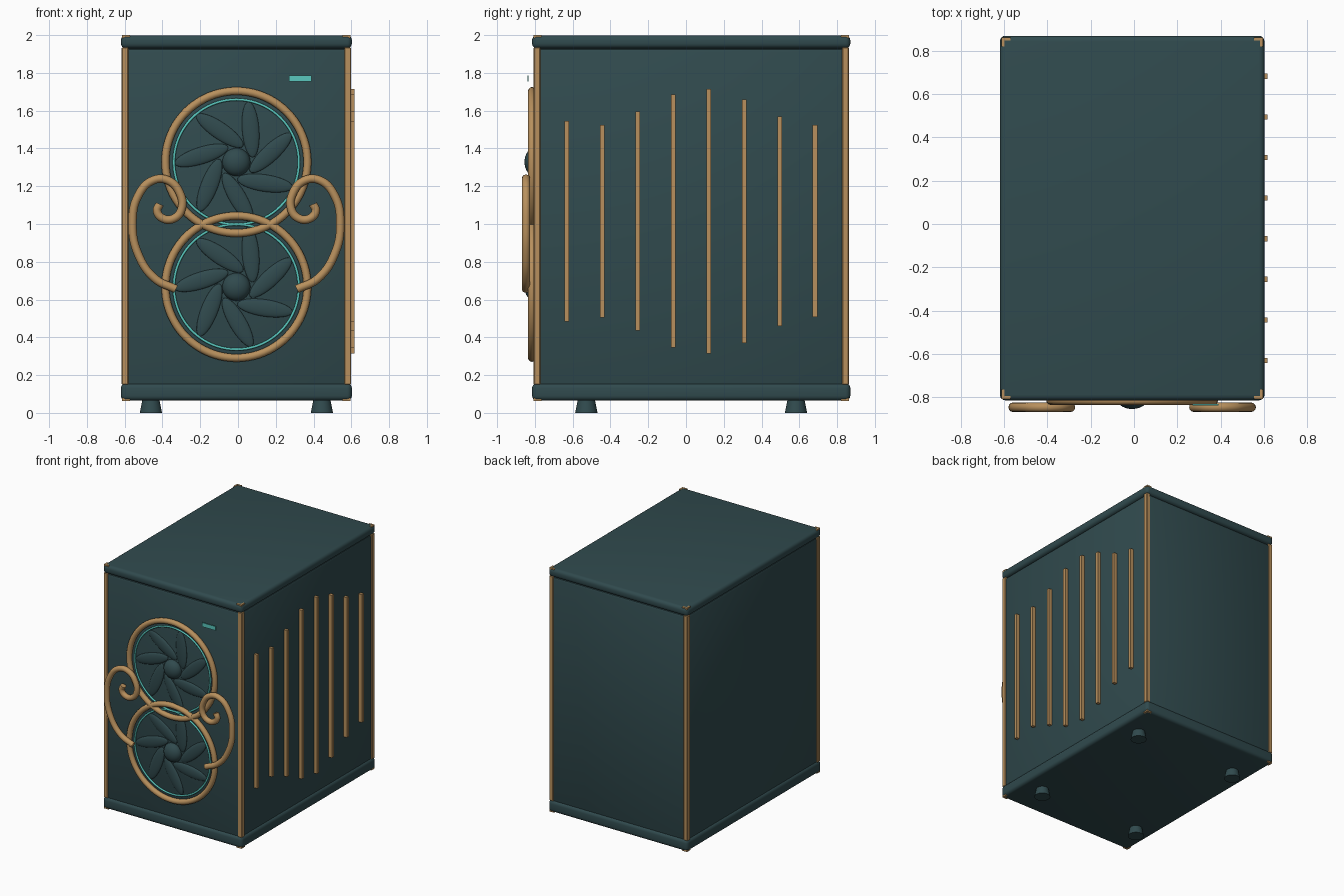
import bpy
from math import pi, radians, cos, sin

if "Cube" in bpy.data.objects:
    bpy.data.objects.remove(bpy.data.objects["Cube"])


def material(name, rgb):
    m = bpy.data.materials.new(name)
    m.use_nodes = True
    m.diffuse_color = (*rgb, 1)
    m.node_tree.nodes["Principled BSDF"].inputs["Base Color"].default_value = (*rgb, 1)
    return m


TEAL = material("dark teal", (0.03, 0.069, 0.076))
GOLD = material("brass", (0.48, 0.28, 0.11))
CYAN = material("bright cyan", (0.10, 0.57, 0.51))

CX, CY = -0.0085, 0.0275      # cabinet axis
FRONT = -0.803                # front panel surface


def finish(name, mat, smooth=True):
    ob = bpy.context.object
    ob.name = name
    ob.data.materials.append(mat)
    if smooth:
        bpy.ops.object.shade_smooth_by_angle(angle=radians(35))
    return ob


def box(name, mat, x, y, z, bevel=0, segments=3):
    """Box from three (low, high) ranges, with optional rounded edges."""
    lo, hi = zip(x, y, z)
    bpy.ops.mesh.primitive_cube_add(size=1, location=[(a + b) / 2 for a, b in zip(lo, hi)])
    ob = bpy.context.object
    ob.scale = [b - a for a, b in zip(lo, hi)]
    bpy.ops.object.transform_apply(location=False, rotation=False)
    if bevel:
        mod = ob.modifiers.new("rounded edges", "BEVEL")
        mod.width, mod.segments = bevel, segments
        bpy.ops.object.modifier_apply(modifier=mod.name)
    return finish(name, mat, bool(bevel))


def span(a, b):
    return (min(a, b), max(a, b))


def ring(name, mat, z, y, major, minor):
    bpy.ops.mesh.primitive_torus_add(location=(CX, y, z), rotation=(pi / 2, 0, 0),
                                     major_radius=major, minor_radius=minor,
                                     major_segments=80, minor_segments=14)
    finish(name, mat)


def ellipsoid(name, mat, loc, scale, angle=0):
    bpy.ops.mesh.primitive_uv_sphere_add(segments=28, ring_count=16, radius=1,
                                         location=loc, rotation=(0, -angle, 0))
    bpy.context.object.scale = scale
    finish(name, mat)


# Cabinet and its two slabs
box("cabinet", TEAL, (-0.607, 0.59), (FRONT, 0.857), (0.14, 1.93), 0.018, 2)
HX, HY = 0.6115, 0.8425
for name, z in (("base_slab", (0.065, 0.157)), ("top_slab", (1.93, 1.999))):
    box(name, TEAL, (CX - HX, CX + HX), (CY - HY, CY + HY), z, 0.026, 4)

# Corner posts, corner brackets and feet
for sx in (-1, 1):
    for sy in (-1, 1):
        ex, ey = CX + sx * (HX - 0.004), CY + sy * (HY - 0.008)
        box("corner_post", GOLD, span(ex, ex - sx * 0.036), span(ey, ey - sy * 0.036),
            (0.15, 1.935), 0.004, 1)
        bx, by = CX + sx * (HX - 0.007), CY + sy * (HY - 0.007)
        for z in ((1.985, 2.0), (0.064, 0.08)):
            box("corner_bracket", GOLD, span(bx, bx - sx * 0.042), span(by, by - sy * 0.014), z)
            box("corner_bracket", GOLD, span(bx, bx - sx * 0.014), span(by, by - sy * 0.042), z)
        bpy.ops.mesh.primitive_cone_add(vertices=32, radius1=0.059, radius2=0.043, depth=0.08,
                                        location=(CX + sx * 0.4525, CY + sy * 0.555, 0.04))
        finish("foot", TEAL)

# Vertical brass strips on one side
halves = (0.53, 0.51, 0.58, 0.67, 0.70, 0.645, 0.555, 0.508)
for i, h in enumerate(halves):
    y = -0.631 + i * 0.1877
    box("side_strip", GOLD, (0.58, 0.618), (y - 0.012, y + 0.012), (1.015 - h, 1.015 + h))

# Two fans with brass frames and glowing rings
for label, z in (("upper", 1.328), ("lower", 0.667)):
    ring(label + "_fan_frame", GOLD, z, -0.815, 0.376, 0.021)
    ring(label + "_fan_glow", CYAN, z, -0.81, 0.331, 0.007)
    ellipsoid(label + "_fan_hub", TEAL, (CX, FRONT, z), (0.074, 0.052, 0.074))
    for k in range(7):
        a = radians(15) + k * 2 * pi / 7
        ellipsoid(label + "_fan_blade", TEAL,
                  (CX + 0.188 * cos(a), FRONT, z + 0.188 * sin(a)),
                  (0.148, 0.016, 0.045), a + radians(28))

# Mirrored brass scrolls
path = ((0.32, 0.655), (0.43, 0.71), (0.52, 0.84), (0.55, 1.0), (0.52, 1.15), (0.44, 1.232),
        (0.36, 1.23), (0.30, 1.165), (0.29, 1.08), (0.33, 1.03), (0.39, 1.03),
        (0.42, 1.07), (0.405, 1.105))
for side, s in (("left", 1), ("right", -1)):
    cu = bpy.data.curves.new(side + "_scroll", "CURVE")
    cu.dimensions = "3D"
    cu.bevel_depth, cu.bevel_resolution, cu.use_fill_caps = 0.022, 4, True
    sp = cu.splines.new("BEZIER")
    sp.resolution_u = 8
    sp.bezier_points.add(len(path) - 1)
    for p, (x, z) in zip(sp.bezier_points, path):
        p.co = (CX + s * x, -0.847, z)
        p.handle_left_type = p.handle_right_type = "AUTO"
    ob = bpy.data.objects.new(side + "_scroll", cu)
    bpy.context.collection.objects.link(ob)
    bpy.ops.object.select_all(action="DESELECT")
    ob.select_set(True)
    bpy.context.view_layer.objects.active = ob
    bpy.ops.object.convert(target="MESH")
    finish(side + "_scroll", GOLD)

# Small indicator plate floating before the front panel
box("indicator", CYAN, (0.27, 0.39), (-0.84, -0.833), (1.754, 1.786))
